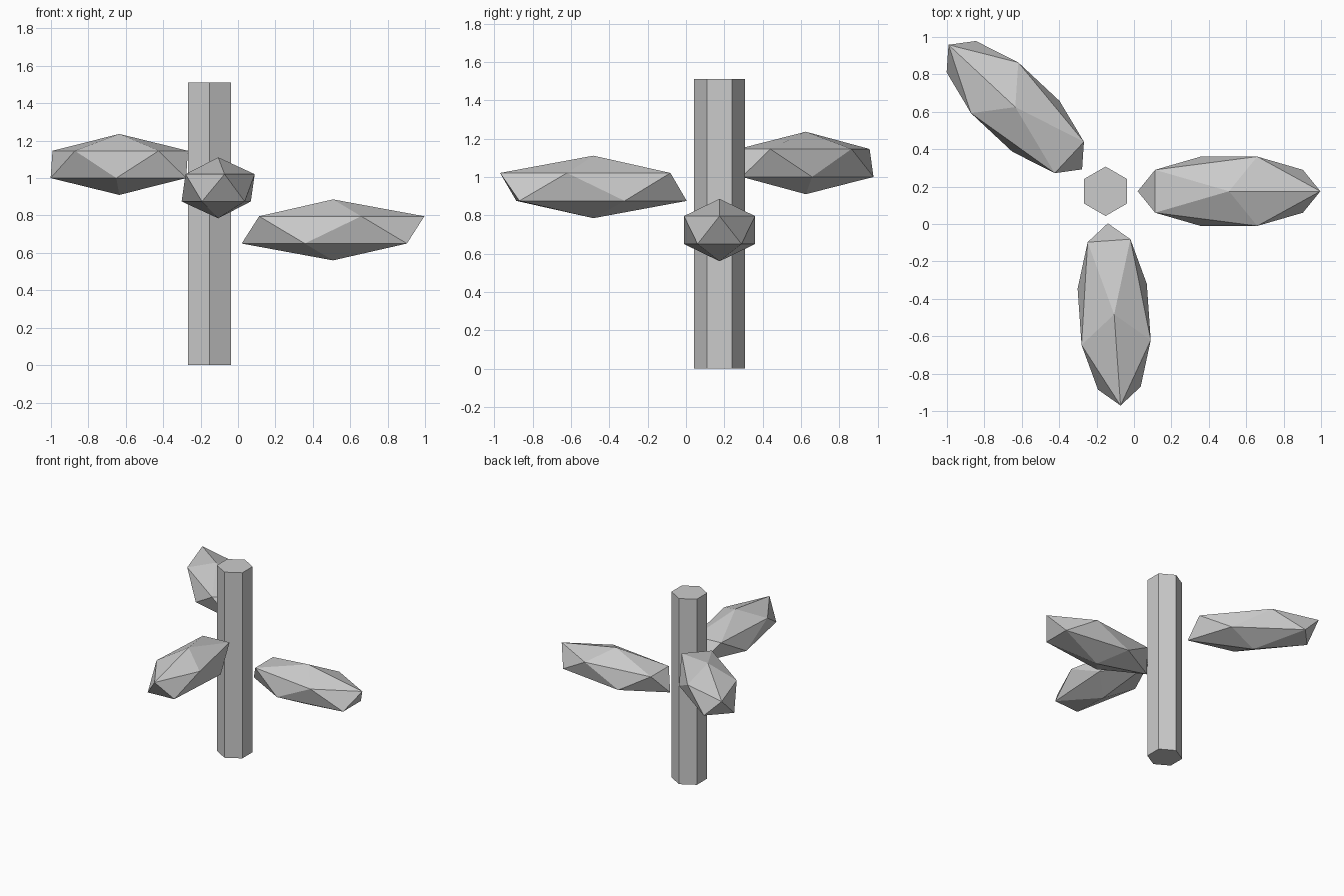
import bpy
from math import cos, sin, radians

if "Cube" in bpy.data.objects:
    bpy.data.objects.remove(bpy.data.objects["Cube"])

CX, CY = -0.152, 0.175   # stem axis
HEIGHT = 1.51

# Hexagonal stem
bpy.ops.mesh.primitive_cylinder_add(vertices=6, radius=0.132, depth=HEIGHT,
                                    location=(CX, CY, HEIGHT / 2))
bpy.context.object.name = "stem"

# Leaves: stretched icosahedra spiralling round the stem
REACH = 0.66
for i, (angle, z) in enumerate([(0, 0.723), (137, 1.073), (274, 0.948)]):
    a = radians(angle)
    bpy.ops.mesh.primitive_ico_sphere_add(
        subdivisions=1, radius=1, rotation=(0, 0, a),
        location=(CX + REACH * cos(a), CY + REACH * sin(a), z))
    leaf = bpy.context.object
    leaf.name = f"leaf_{i + 1}"
    leaf.scale = (0.546, 0.218, 0.163)
